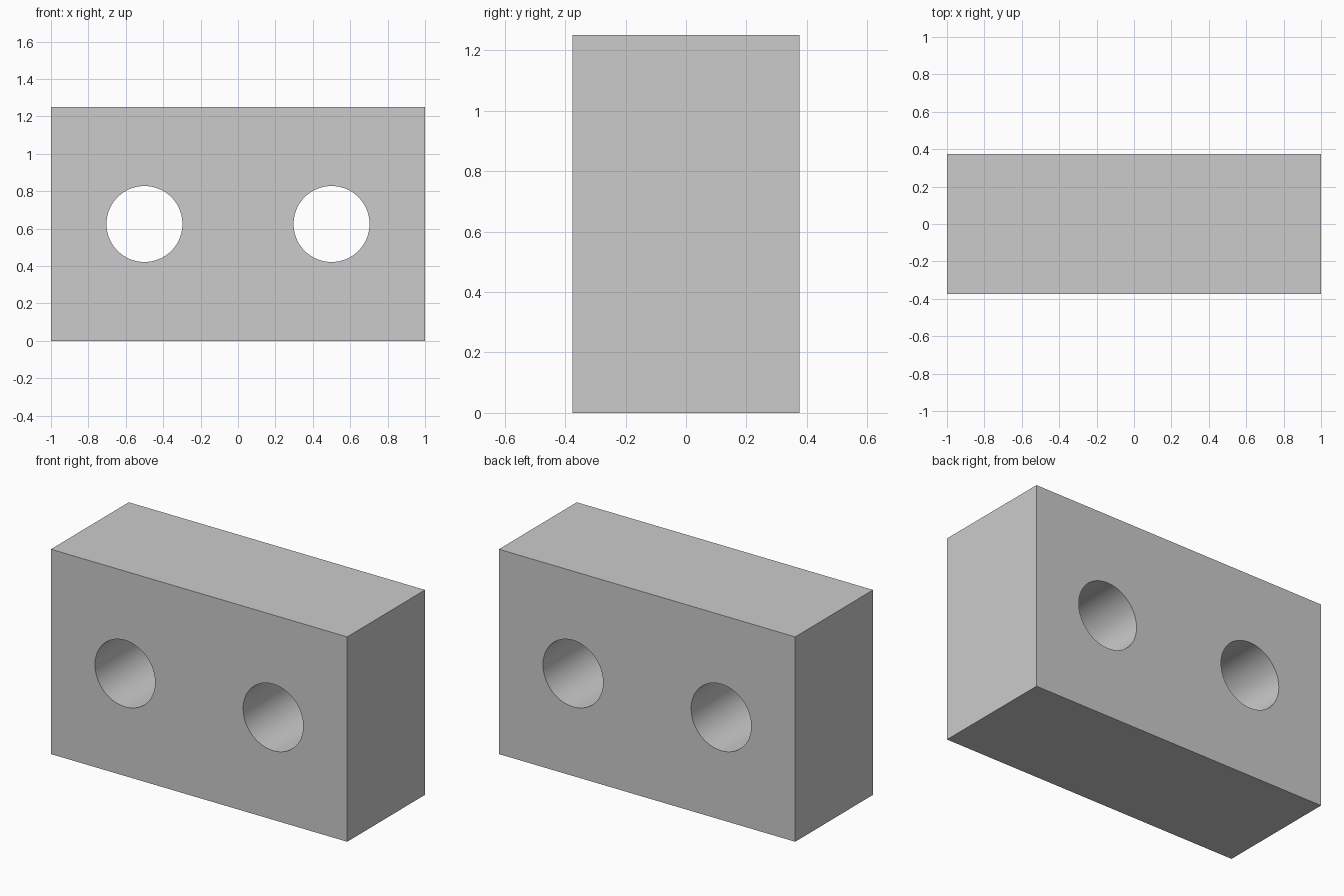
import bpy
from math import pi

if "Cube" in bpy.data.objects:
    bpy.data.objects.remove(bpy.data.objects["Cube"])

WIDTH, DEPTH, HEIGHT = 2.0, 0.75, 1.25
HOLE_RADIUS, HOLE_X = 0.203, 0.5

# Rectangular block standing on the ground
bpy.ops.mesh.primitive_cube_add(size=1, location=(0, 0, HEIGHT / 2))
block = bpy.context.object
block.name = "drilled_block"
block.scale = (WIDTH, DEPTH, HEIGHT)
bpy.ops.object.transform_apply(location=True, rotation=False, scale=True)


def drill(target, x):
    """Cut a round hole through the target from front to back."""
    bpy.ops.mesh.primitive_cylinder_add(
        vertices=96, radius=HOLE_RADIUS, depth=DEPTH * 2,
        location=(x, 0, HEIGHT / 2), rotation=(pi / 2, 0, 0))
    cutter = bpy.context.object
    cutter.name = "hole_cutter"
    cutter.hide_render = True
    mod = target.modifiers.new("hole", 'BOOLEAN')
    mod.operation = 'DIFFERENCE'
    mod.solver = 'EXACT'
    mod.object = cutter
    bpy.ops.object.select_all(action='DESELECT')
    target.select_set(True)
    bpy.context.view_layer.objects.active = target
    bpy.ops.object.modifier_apply(modifier=mod.name)
    bpy.data.objects.remove(cutter, do_unlink=True)


# Two through holes at mid height
for side in (-1, 1):
    drill(block, side * HOLE_X)

# Smooth bores, crisp box edges
bpy.ops.object.shade_smooth_by_angle(angle=pi / 6)
